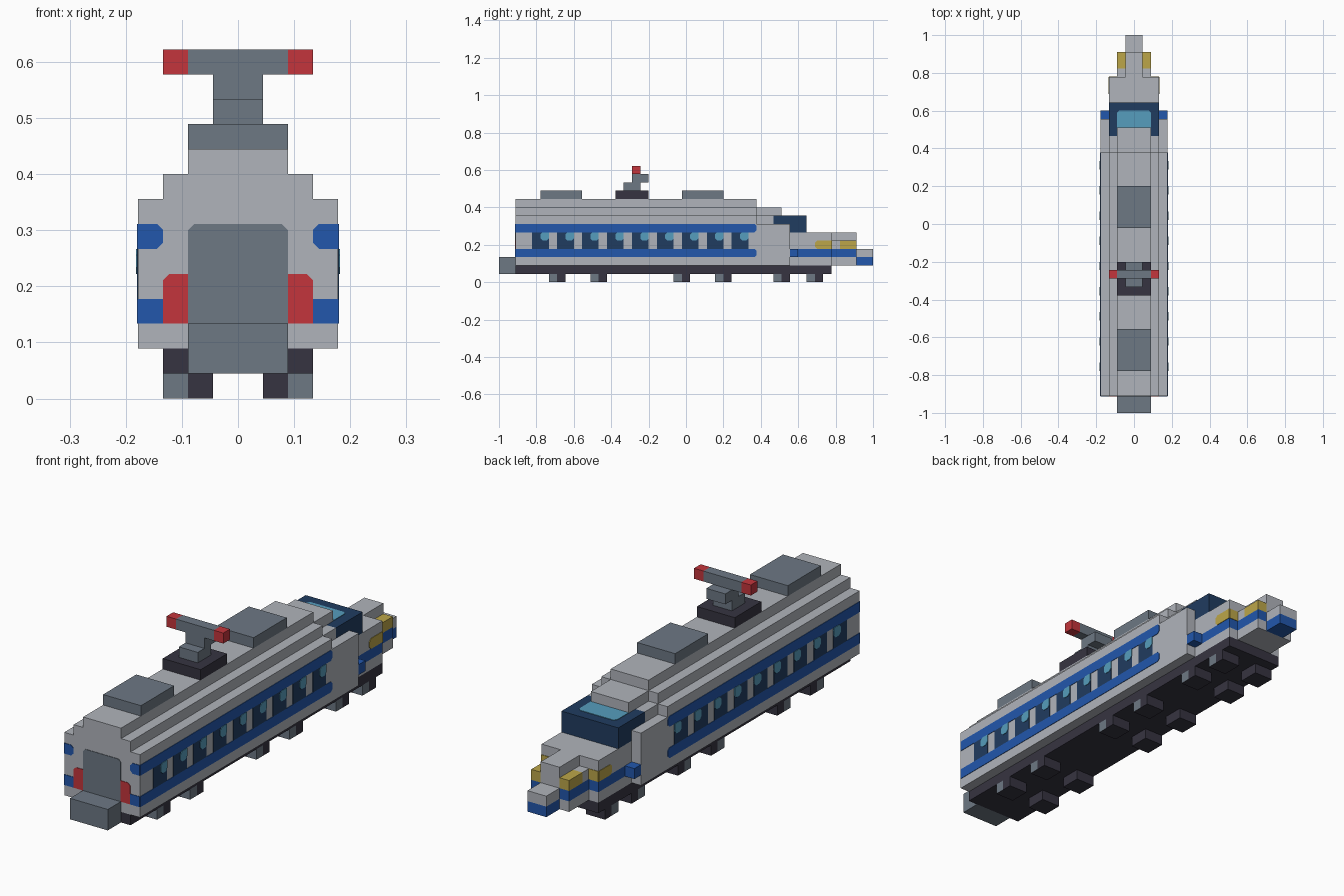
import bpy
import bmesh
from mathutils import Vector

if "Cube" in bpy.data.objects:
    bpy.data.objects.remove(bpy.data.objects["Cube"], do_unlink=True)

LENGTH = 45            # train length in blocks
U = 2 / LENGTH         # size of one block
LIFT = 0.05            # thickness of painted plates, in blocks


def material(name, code):
    def linear(c):
        return c / 12.92 if c <= 0.04045 else ((c + 0.055) / 1.055) ** 2.4
    rgb = [linear(v / 255) for v in bytes.fromhex(code)]
    mat = bpy.data.materials.new(name)
    mat.use_nodes = True
    mat.diffuse_color = (*rgb, 1)
    mat.node_tree.nodes["Principled BSDF"].inputs["Base Color"].default_value = (*rgb, 1)
    return mat


SILVER = material("silver", "b0b4bb")
GREY = material("steel grey", "6d7884")
DARK = material("charcoal", "363441")
BLUE = material("stripe blue", "2257ac")
NAVY = material("navy", "203c60")
GLASS = material("light glass", "569dbd")
RED = material("red", "c3353c")
YELLOW = material("headlight yellow", "bca649")


def finish(name, bm, mats, mirror):
    """Scale block units to the model and add the object."""
    for v in bm.verts:
        v.co = Vector((v.co.x, v.co.y - LENGTH / 2, v.co.z)) * U
    bmesh.ops.recalc_face_normals(bm, faces=bm.faces)
    mesh = bpy.data.meshes.new(name)
    bm.to_mesh(mesh)
    bm.free()
    for mat in mats:
        mesh.materials.append(mat)
    obj = bpy.data.objects.new(name, mesh)
    bpy.context.collection.objects.link(obj)
    if mirror:
        mod = obj.modifiers.new("Mirror", 'MIRROR')
        mod.use_mirror_merge = False
    return obj


def box(name, x, y, z, mat, under=None):
    """x is a half width, or an (inner, outer) pair to mirror."""
    mirror = isinstance(x, tuple)
    xs = x if mirror else (-x, x)
    bm = bmesh.new()
    bmesh.ops.create_cube(bm, size=1)
    for v in bm.verts:
        v.co = [r[0] if c < 0 else r[1] for c, r in zip(v.co, (xs, y, z))]
    bm.normal_update()
    if under:
        for f in bm.faces:
            f.material_index = int(f.normal.z < -0.5)
    return finish(name, bm, [mat, under] if under else [mat], mirror)


def plate(name, axis, at, a, b, mat, cuts="", mirror=True, lift=LIFT, cut=0.25):
    """Thin painted plate; cuts lists the clipped corners, going round from low a, low b."""
    corners = [(a[0], b[0]), (a[1], b[0]), (a[1], b[1]), (a[0], b[1])]
    points = []
    for i, corner in enumerate(corners):
        p = Vector(corner)
        if str(i) in cuts:
            for other in (corners[i - 1], corners[(i + 1) % 4]):
                points.append(p + (Vector(other) - p).normalized() * cut)
        else:
            points.append(p)
    bm = bmesh.new()
    verts = []
    for p in points:
        co = list(p)
        co.insert("xyz".index(axis), at)
        verts.append(bm.verts.new(co))
    face = bm.faces.new(verts)
    ext = bmesh.ops.extrude_face_region(bm, geom=[face])
    shift = Vector([lift * (c == axis) for c in "xyz"])
    if name.startswith("rear"):
        shift = -shift
    bmesh.ops.translate(bm, vec=shift, verts=[g for g in ext["geom"] if isinstance(g, bmesh.types.BMVert)])
    return finish(name, bm, [mat], mirror)


# Carriage body with stepped roof
box("carriage_body", 4, (2, 31), (2, 8), SILVER)
box("roof_step", 3, (2, 31), (8, 9), SILVER)
box("roof_top", 2, (2, 31), (9, 10), SILVER)
box("chassis", 3, (2, 40), (1, 2), DARK)
box("coupler", 2, (0, 2), (1, 3), GREY)

# Driver cab
box("cab_body", 4, (31, 35), (2, 7), SILVER)
box("cab_shoulder", 3, (31, 33), (7, 8), SILVER)
box("cab_windscreen_back", 3, (33, 34), (7, 8), NAVY)
box("cab_roof", 2, (31, 34), (8, 9), SILVER)
box("windscreen_rear_half", 3, (34, 35), (7, 8), NAVY)
box("windscreen_frame", 3, (35, 37), (6, 8), NAVY)
plate("windscreen_glass", "z", 8, (-2, 2), (34, 36), GLASS, "23", mirror=False)

# Layered nose, narrowing toward the tip
for part, z, mat in (("skirt", (2, 3), SILVER), ("stripe", (3, 4), BLUE)):
    box("nose_wide_" + part, 3, (35, 40), z, mat)
    box("nose_narrow_" + part, 2, (40, 43), z, mat)
box("nose_wide_top", 3, (35, 40), (4, 6), SILVER)
box("nose_ridge", 1, (40, 43), (4, 6), SILVER)
box("headlight_backing", (1, 2), (40, 41), (4, 5), SILVER)
box("headlight", (1, 2), (41, 43), (4, 5), YELLOW)
plate("side_lamp", "x", 3, (38, 40), (4, 5), YELLOW, "03")
plate("side_lamp_front", "y", 40, (2, 3), (4, 5), YELLOW)
box("stripe_end_block", (3, 4), (35, 36), (3, 4), BLUE)
box("tip_bumper", 1, (43, 45), (2, 3), BLUE)
box("tip_cap", 1, (43, 45), (3, 4), SILVER)

# Side stripes and nine windows on each side
plate("lower_stripe", "x", 4, (2, 31), (3, 4), BLUE, "12")
plate("upper_stripe", "x", 4, (2, 31), (6, 7), BLUE, "12")
for i in range(9):
    start = 4 + 3 * i
    plate("window", "x", 4, (start, start + 2), (4, 6), NAVY)
    plate("window_glint", "x", 4, (start + 1, start + 2), (5, 6), GLASS, "013", lift=2 * LIFT)

# Rear end markings
plate("rear_door", "y", 2, (-2, 2), (3, 7), GREY, "23", mirror=False)
plate("rear_light", "y", 2, (2, 3), (3, 5), RED, "2")
plate("rear_lower_stripe", "y", 2, (3, 4), (3, 4), BLUE)
plate("rear_upper_stripe", "y", 2, (3, 4), (6, 7), BLUE, "03")

# Wheels: grey outer rear block, charcoal elsewhere
for y in (6, 11, 21, 26, 33, 37):
    box("wheel_rear_outer", (2, 3), (y, y + 1), (0, 1), GREY, under=DARK)
    box("wheel_front_outer", (2, 3), (y + 1, y + 2), (0, 1), DARK)
    box("wheel_inner", (1, 2), (y, y + 2), (0, 1), DARK)

# Roof units
for y in (5, 22):
    box("roof_unit", 2, (y, y + 5), (10, 11), GREY)

# Current collector
box("collector_base", 2, (14, 18), (10, 11), DARK)
box("collector_lower_arm", 1, (15, 17), (11, 12), GREY)
box("collector_upper_arm", 1, (16, 18), (12, 13), GREY)
box("collector_bar", 2, (16, 17), (13, 14), GREY)
box("collector_tip", (2, 3), (16, 17), (13, 14), RED)
